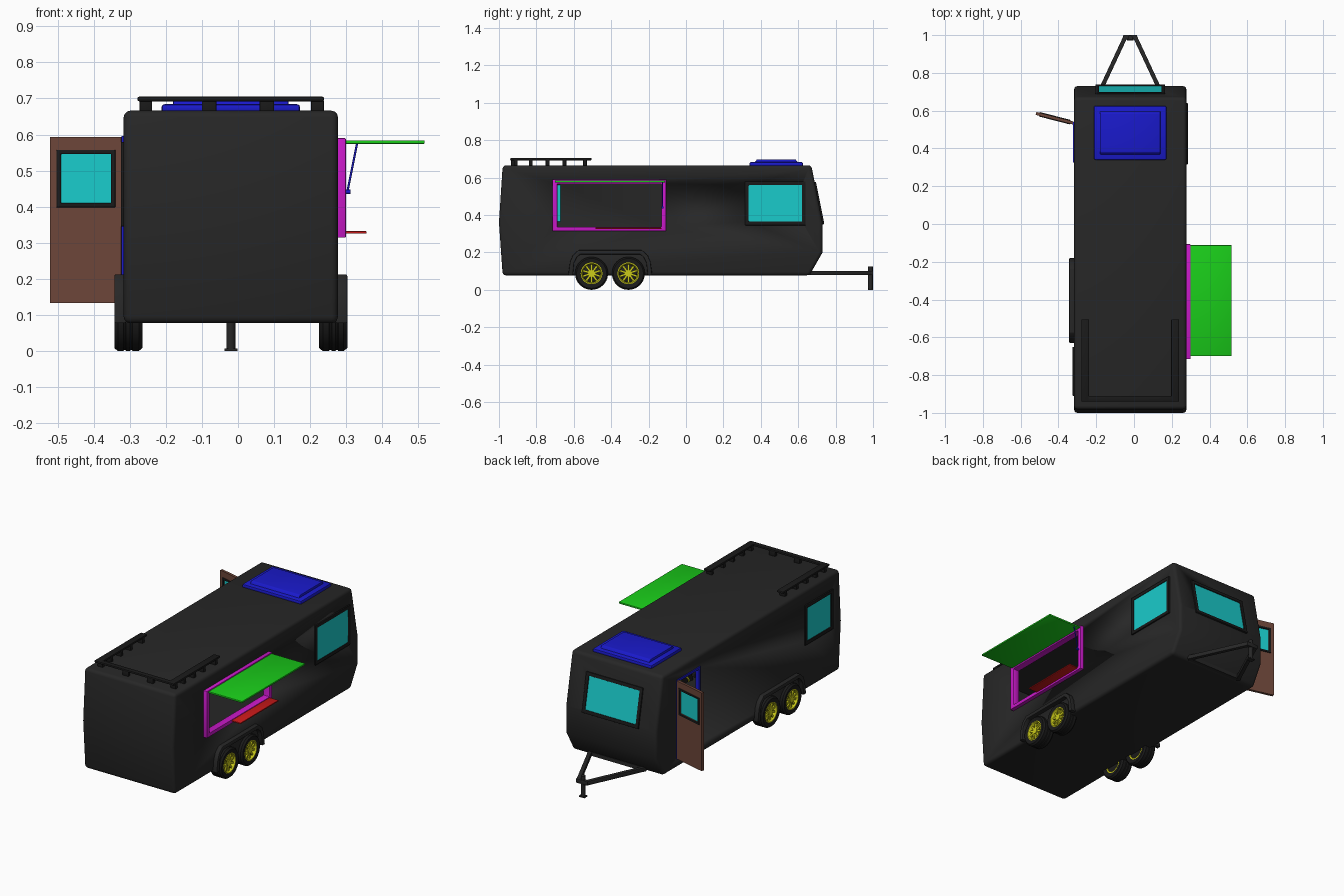
import bpy, bmesh, math
from mathutils import Matrix, Vector

if "Cube" in bpy.data.objects:
    bpy.data.objects.remove(bpy.data.objects["Cube"])

CX = -0.02  # body centre line


def mat(name, r, g, b):
    m = bpy.data.materials.new(name)
    m.diffuse_color = (r, g, b, 1)
    m.use_nodes = True
    m.node_tree.nodes["Principled BSDF"].inputs["Base Color"].default_value = m.diffuse_color
    return m


DARK = mat("dark_paint", 0.02, 0.02, 0.02)
TRIM = mat("black_trim", 0.01, 0.01, 0.01)
BLUE = mat("blue", 0.01, 0.01, 0.6)
GREEN = mat("green", 0.01, 0.6, 0.01)
PINK = mat("magenta", 0.6, 0.01, 0.6)
CYAN = mat("glass", 0.01, 0.6, 0.6)
RED = mat("red", 0.6, 0.01, 0.01)
BROWN = mat("brown", 0.15, 0.06, 0.04)
YELLOW = mat("yellow", 0.6, 0.6, 0.01)


def finish(name, bm, m, bevel=0, segs=2, matrix=None):
    bmesh.ops.recalc_face_normals(bm, faces=bm.faces)
    me = bpy.data.meshes.new(name)
    bm.to_mesh(me)
    bm.free()
    if matrix:
        me.transform(matrix)
    ob = bpy.data.objects.new(name, me)
    bpy.context.collection.objects.link(ob)
    me.materials.append(m)
    bpy.ops.object.select_all(action='DESELECT')
    bpy.context.view_layer.objects.active = ob
    ob.select_set(True)
    if bevel:
        b = ob.modifiers.new("bevel", 'BEVEL')
        b.width, b.segments, b.limit_method = bevel, segs, 'ANGLE'
        bpy.ops.object.modifier_apply(modifier=b.name)
    bpy.ops.object.shade_smooth_by_angle(angle=math.radians(35))
    return ob


def box(name, x0, x1, y0, y1, z0, z1, m, bevel=0, matrix=None):
    bm = bmesh.new()
    bmesh.ops.create_cube(bm, size=1)
    for v in bm.verts:
        v.co = Vector((x0 if v.co.x < 0 else x1, y0 if v.co.y < 0 else y1, z0 if v.co.z < 0 else z1))
    return finish(name, bm, m, bevel, 2, matrix)


def prism(name, pts, x0, x1, m, bevel=0, segs=2):
    # (y, z) profile extruded along x
    bm = bmesh.new()
    f = bm.faces.new([bm.verts.new((x0, y, z)) for y, z in pts])
    r = bmesh.ops.extrude_face_region(bm, geom=[f])
    for v in r["geom"]:
        if isinstance(v, bmesh.types.BMVert):
            v.co.x = x1
    return finish(name, bm, m, bevel, segs)


def frame(name, o, i, w0, w1, m, matrix, bevel=0):
    # rectangular ring in local xz, thickness along local y
    bm = bmesh.new()
    rings = []
    for (a, b, c, d), w in ((o, w0), (o, w1), (i, w1), (i, w0)):
        rings.append([bm.verts.new(p) for p in ((a, w, c), (b, w, c), (b, w, d), (a, w, d))])
    for k in range(4):
        p, q = rings[k], rings[(k + 1) % 4]
        for j in range(4):
            bm.faces.new((p[j], p[(j + 1) % 4], q[(j + 1) % 4], q[j]))
    return finish(name, bm, m, bevel, 2, matrix)


def lathe(name, prof, s, y, z, m, n=32):
    # closed (radius, offset) profile turned about the x axis
    bm = bmesh.new()
    rings = []
    for k in range(n):
        a = 2 * math.pi * k / n
        rings.append([bm.verts.new((CX + s * x, y + r * math.cos(a), z + r * math.sin(a))) for r, x in prof])
    c = len(prof)
    for k in range(n):
        p, q = rings[k], rings[(k + 1) % n]
        for j in range(c):
            bm.faces.new((p[j], p[(j + 1) % c], q[(j + 1) % c], q[j]))
    return finish(name, bm, m)


def rod(name, a, b, r, m, n=12):
    a, b = Vector(a), Vector(b)
    bm = bmesh.new()
    bmesh.ops.create_cone(bm, cap_ends=True, segments=n, radius1=r, radius2=r, depth=(b - a).length)
    rot = (b - a).to_track_quat('Z', 'Y').to_matrix().to_4x4()
    return finish(name, bm, m, matrix=Matrix.Translation((a + b) / 2) @ rot)


# hollow body shell with openings
body = prism("body", [(-0.98, 0.077), (-1.0, 0.36), (-0.98, 0.666), (0.67, 0.666), (0.73, 0.36),
                      (0.73, 0.2), (0.66, 0.077)], -0.317, 0.277, DARK, 0.018, 3)
cutters = [
    prism("cut_inside", [(-0.962, 0.097), (-0.98, 0.36), (-0.962, 0.646), (0.653, 0.646), (0.71, 0.36),
                         (0.71, 0.206), (0.65, 0.097)], -0.299, 0.259, DARK),
    box("cut_service", 0.2, 0.35, -0.69, -0.13, 0.335, 0.567, DARK),
    box("cut_door", -0.4, -0.25, 0.335, 0.53, 0.14, 0.588, DARK),
    box("cut_side", 0.2, 0.35, 0.335, 0.62, 0.365, 0.56, DARK),
    box("cut_left", -0.4, -0.25, -0.89, -0.67, 0.365, 0.56, DARK),
    box("cut_front", -0.185, 0.145, 0.6, 0.8, 0.37, 0.555, DARK)]
bpy.context.view_layer.objects.active = body
for c in cutters:
    b = body.modifiers.new("cut", 'BOOLEAN')
    b.operation, b.object, b.solver = 'DIFFERENCE', c, 'EXACT'
    bpy.ops.object.modifier_apply(modifier=b.name)
    bpy.data.objects.remove(c)

# windows: frame plus pane
QUARTER = Matrix.Rotation(math.pi / 2, 4, 'Z')
RIGHT = Matrix.Translation((0.277, 0, 0)) @ QUARTER
LEFT = Matrix.Translation((-0.317, 0, 0)) @ QUARTER
FRONT = Matrix.Translation((0, 0.73, 0.36)) @ Matrix.Rotation(math.atan(0.2), 4, 'X')


def window(name, u0, u1, v0, v1, out, matrix, g=0.02):
    frame(name + "_frame", (u0 - g, u1 + g, v0 - g, v1 + g), (u0, u1, v0, v1),
          -out * 0.014, out * 0.008, TRIM, matrix, 0.003)
    box(name + "_glass", u0, u1, -0.004, 0.002, v0, v1, CYAN, 0, matrix)


window("right_window", 0.335, 0.62, 0.365, 0.56, -1, RIGHT)
window("left_window", -0.89, -0.67, 0.365, 0.56, 1, LEFT)
window("nose_window", -0.185, 0.145, 0.01, 0.2, 1, FRONT)

# service hatch: frame, awning, strut, shelf
frame("hatch_frame", (-0.715, -0.107, 0.314, 0.59), (-0.688, -0.132, 0.336, 0.566), -0.022, 0.02, PINK, RIGHT, 0.003)
box("awning", 0.298, 0.517, -0.70, -0.112, 0.574, 0.584, GREEN, 0.002)
rod("awning_strut", (0.303, -0.125, 0.44), (0.33, -0.125, 0.575), 0.003, BLUE)
rod("strut_pivot", (0.296, -0.125, 0.441), (0.312, -0.125, 0.441), 0.006, BLUE)
box("serving_shelf", 0.29, 0.356, -0.485, -0.132, 0.325, 0.332, RED, 0.001)

# open door with its own window, and the door frame
DOOR = Matrix.Translation((-0.322, 0.535, 0)) @ Matrix.Rotation(math.radians(165.6), 4, 'Z')
frame("door", (0, 0.203, 0.133, 0.593), (0.028, 0.173, 0.41, 0.546), -0.008, 0.008, BROWN, DOOR)
frame("door_window_frame", (0.016, 0.185, 0.398, 0.557), (0.028, 0.173, 0.41, 0.546), -0.012, 0.012, TRIM, DOOR, 0.002)
box("door_glass", 0.028, 0.173, -0.003, 0.003, 0.41, 0.546, CYAN, 0, DOOR)
frame("door_frame", (0.325, 0.54, 0.13, 0.596), (0.338, 0.527, 0.143, 0.583), -0.02, 0.006, BLUE, LEFT)

# roof hatch in two tiers
box("roof_hatch_base", -0.212, 0.172, 0.34, 0.625, 0.66, 0.684, BLUE, 0.008)
prism("roof_hatch_lid", [(0.365, 0.68), (0.38, 0.698), (0.585, 0.698), (0.6, 0.68)], -0.18, 0.14, BLUE, 0.004)

# roof rack
for n, x in (("left", -0.258), ("right", 0.218)):
    box(n + "_rack_rail", x - 0.021, x + 0.021, -0.94, -0.505, 0.692, 0.705, TRIM, 0.005)
    for k, y in enumerate((-0.91, -0.83, -0.74, -0.65, -0.54)):
        box(f"{n}_rack_post_{k}", x - 0.015, x + 0.02, y - 0.01, y + 0.01, 0.66, 0.695, TRIM, 0.003)
box("rear_rack_rail", -0.27, 0.23, -0.94, -0.91, 0.692, 0.705, TRIM, 0.005)
for k, x in enumerate((-0.08, 0.08)):
    box(f"rear_rack_post_{k}", x - 0.02, x + 0.02, -0.935, -0.915, 0.66, 0.695, TRIM, 0.003)

# fenders and wheels
arch = [(-0.63, 0.077), (-0.62, 0.15), (-0.605, 0.185), (-0.575, 0.212), (-0.235, 0.212), (-0.205, 0.185),
        (-0.19, 0.15), (-0.18, 0.077), (-0.205, 0.077), (-0.212, 0.145), (-0.225, 0.172), (-0.245, 0.19),
        (-0.565, 0.19), (-0.585, 0.172), (-0.598, 0.145), (-0.605, 0.077)]
for side, s in (("right", 1), ("left", -1)):
    prism(side + "_fender", arch, CX + s * 0.29, CX + s * 0.323, DARK, 0.004)
    for row, y in (("rear", -0.505), ("front", -0.308)):
        n, z = f"{side}_{row}_", 0.088
        lathe(n + "tyre", [(0.056, 0.25), (0.08, 0.245), (0.088, 0.255), (0.088, 0.272), (0.085, 0.274),
                           (0.085, 0.278), (0.088, 0.28), (0.088, 0.29), (0.085, 0.292), (0.085, 0.296),
                           (0.088, 0.298), (0.088, 0.313), (0.08, 0.323), (0.056, 0.319)], s, y, z, TRIM, 40)
        lathe(n + "rim", [(0.048, 0.25), (0.058, 0.25), (0.058, 0.32), (0.053, 0.321), (0.047, 0.312)], s, y, z, YELLOW)
        rod(n + "brake_disc", (CX + s * 0.255, y, z), (CX + s * 0.285, y, z), 0.049, TRIM, 24)
        rod(n + "hub", (CX + s * 0.28, y, z), (CX + s * 0.317, y, z), 0.018, YELLOW, 16)
        for k in range(10):
            box(f"{n}spoke_{k}", -0.006, 0.006, -0.0055, 0.0055, 0.012, 0.051, YELLOW, 0,
                Matrix.Translation((CX + s * 0.307, y, z)) @ Matrix.Rotation(k * math.pi / 5, 4, 'X'))

# tow hitch and jack
for n, s in (("right", 1), ("left", -1)):
    a, b = Vector((CX + s * 0.18, 0.66, 0.09)), Vector((CX + s * 0.026, 0.99, 0.09))
    d = b - a
    box(n + "_tow_bar", -0.011, 0.011, 0, d.length, -0.012, 0.012, DARK, 0.002,
        Matrix.Translation(a) @ Matrix.Rotation(math.atan2(-d.x, d.y), 4, 'Z'))
box("tow_crossbar", CX - 0.17, CX + 0.17, 0.655, 0.677, 0.079, 0.101, DARK)
box("tow_coupler", CX - 0.037, CX + 0.037, 0.978, 1.0, 0.078, 0.102, DARK, 0.002)
rod("jack_post", (CX, 0.986, 0.004), (CX, 0.986, 0.125), 0.0125, DARK, 16)
box("jack_foot", CX - 0.018, CX + 0.018, 0.972, 1.0, 0, 0.007, DARK)
